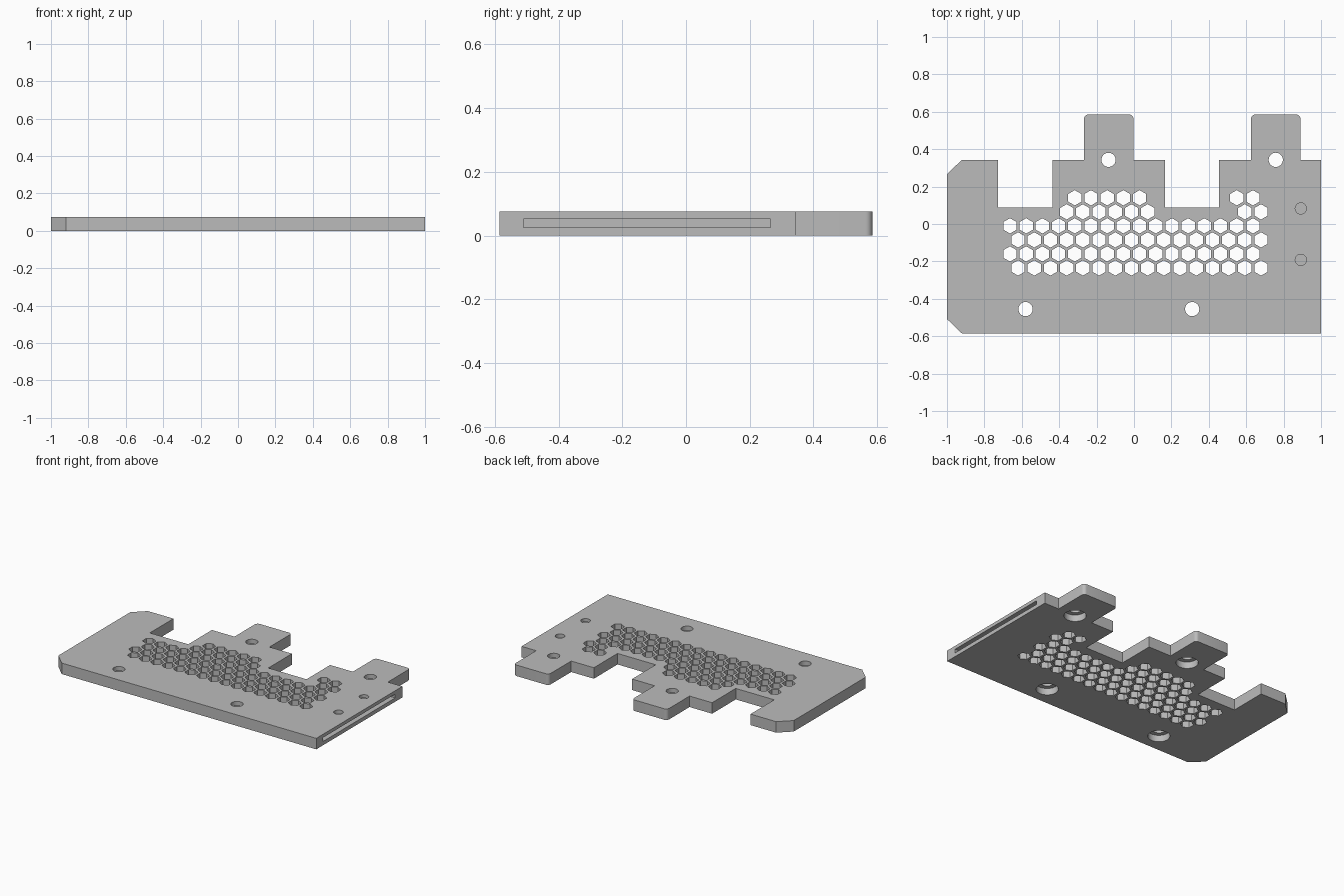
import bpy, bmesh, math

cube = bpy.data.objects.get("Cube")
if cube:
    bpy.data.objects.remove(cube, do_unlink=True)

THICK = 0.075
BACK, TAB_BACK, FRONT, NOTCH = 0.343, 0.585, -0.585, 0.088

grey = bpy.data.materials.new("plate_grey")
grey.use_nodes = True
colour = (0.5, 0.5, 0.5, 1)
grey.diffuse_color = colour
grey.node_tree.nodes["Principled BSDF"].inputs["Base Color"].default_value = colour


def prism(bm, points, z0, z1):
    """Extrude a closed 2D outline between two heights."""
    low = [bm.verts.new((x, y, z0)) for x, y in points]
    high = [bm.verts.new((x, y, z1)) for x, y in points]
    bm.faces.new(low[::-1])
    bm.faces.new(high)
    n = len(points)
    for i in range(n):
        j = (i + 1) % n
        bm.faces.new((low[i], low[j], high[j], high[i]))


def ring(x, y, radius, sides):
    angles = [math.pi / 2 + math.tau * i / sides for i in range(sides)]
    return [(x + radius * math.cos(a), y + radius * math.sin(a)) for a in angles]


def make_object(name, bm):
    bmesh.ops.recalc_face_normals(bm, faces=bm.faces[:])
    mesh = bpy.data.meshes.new(name)
    bm.to_mesh(mesh)
    bm.free()
    mesh.materials.append(grey)
    obj = bpy.data.objects.new(name, mesh)
    bpy.context.collection.objects.link(obj)
    return obj


def tab(left, right, radius=0.022, steps=6):
    """Rear tab with rounded outer corners, listed from left to right."""
    points = [(left, BACK)]
    for cx, start in ((left + radius, math.pi), (right - radius, math.pi / 2)):
        for i in range(steps + 1):
            a = start - math.pi / 2 * i / steps
            points.append((cx + radius * math.cos(a),
                           TAB_BACK - radius + radius * math.sin(a)))
    return points + [(right, BACK)]


def notch(left, right):
    return [(left, BACK), (left, NOTCH), (right, NOTCH), (right, BACK)]


# Plate outline, clockwise from the front left chamfer
outline = [(-0.92, FRONT), (-1, -0.508), (-1, 0.267), (-0.92, BACK)]
outline += notch(-0.727, -0.437) + tab(-0.267, -0.003)
outline += notch(0.167, 0.455) + tab(0.626, 0.89)
outline += [(1, BACK), (1, FRONT)]
bm = bmesh.new()
prism(bm, outline, 0, THICK)
plate = make_object("perforated_plate", bm)

# Vent grid: hexagon columns present in each staggered row
PITCH = 0.0866
ROWS = [(4, 5, 14, 2), (3, 6, 14, 2), (0, 16), (0, 16), (0, 16), (0, 16)]
vents = bmesh.new()
for row, runs in enumerate(ROWS):
    x0 = -0.663 + (PITCH / 2 if row % 2 else 0)
    for first, count in zip(runs[::2], runs[1::2]):
        for col in range(first, first + count):
            prism(vents, ring(x0 + col * PITCH, 0.14 - 0.075 * row, 0.041, 6),
                  -0.1, 0.2)

# Screw holes through the plate
screws = [(-0.136, BACK), (0.758, BACK), (-0.58, -0.455), (0.311, -0.455)]
for x, y in screws:
    prism(vents, ring(x, y, 0.038, 48), -0.1, 0.2)

# Counterbores underneath and blind holes on top
recesses = bmesh.new()
for x, y in screws:
    prism(recesses, ring(x, y, 0.068, 48), -0.1, 0.045)
for y in (0.083, -0.192):
    prism(recesses, ring(0.892, y, 0.03, 48), 0.04, 0.2)

# Long slot in the side edge
slot = bmesh.new()
prism(slot, [(0.8, -0.51), (1.1, -0.51), (1.1, 0.265), (0.8, 0.265)], 0.026, 0.052)

bpy.ops.object.select_all(action="DESELECT")
plate.select_set(True)
bpy.context.view_layer.objects.active = plate
for name, shape in (("vent_cutter", vents), ("recess_cutter", recesses),
                    ("slot_cutter", slot)):
    cutter = make_object(name, shape)
    cutter.hide_render = True
    cut = plate.modifiers.new(name, "BOOLEAN")
    cut.operation = "DIFFERENCE"
    cut.solver = "EXACT"
    cut.object = cutter
    bpy.ops.object.modifier_apply(modifier=cut.name)
    bpy.data.objects.remove(cutter, do_unlink=True)

bpy.ops.object.shade_smooth_by_angle(angle=math.radians(30))
